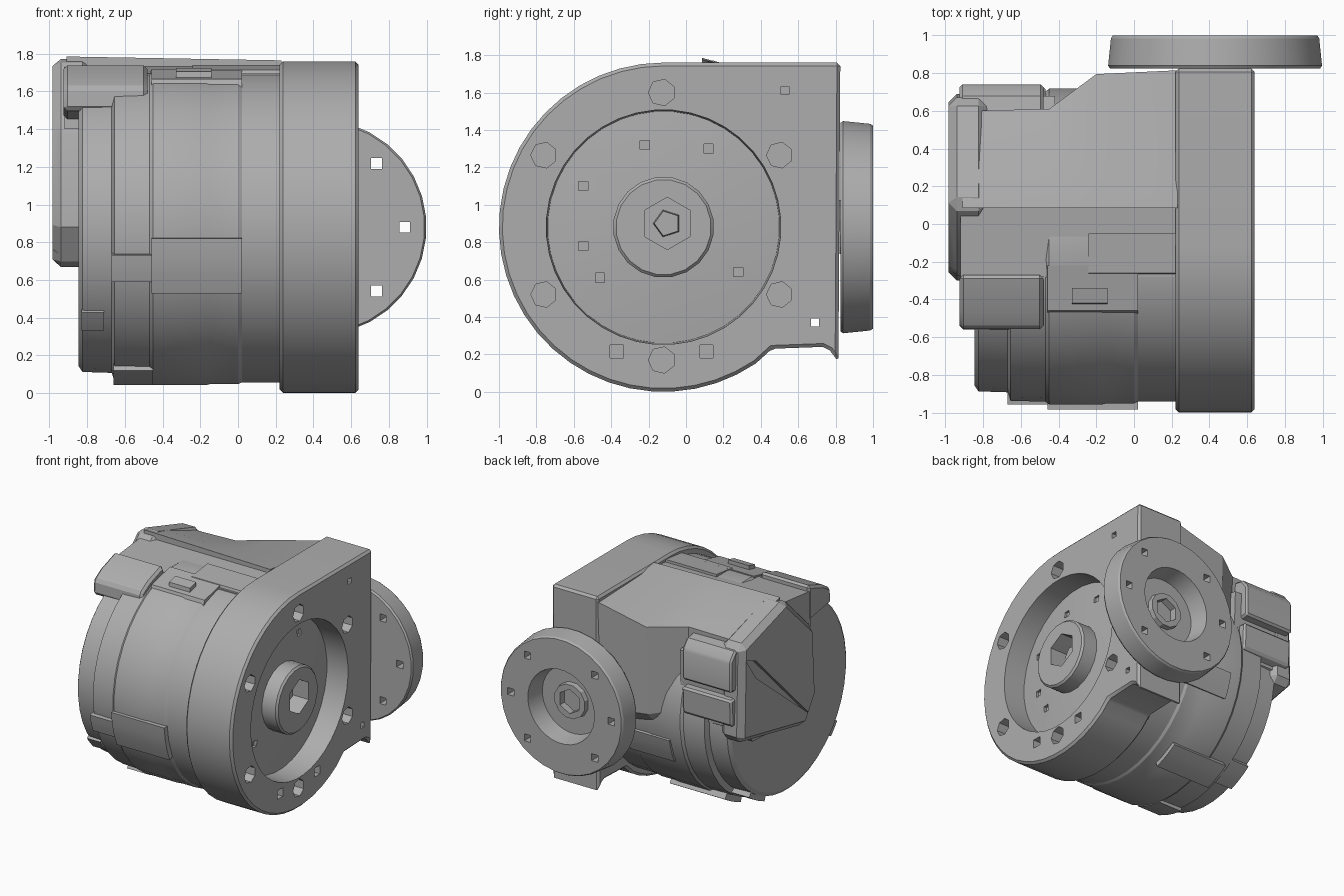
import bpy, bmesh
from math import sin, cos, pi, radians

cube = bpy.data.objects.get("Cube")
if cube:
    bpy.data.objects.remove(cube, do_unlink=True)

grey = bpy.data.materials.new("cast grey")
grey.use_nodes = True
GREY = (0.42, 0.42, 0.42, 1)
grey.diffuse_color = GREY
for node in grey.node_tree.nodes:
    if node.type == 'BSDF_PRINCIPLED':
        node.inputs["Base Color"].default_value = GREY

CY, CZ = -0.12, 0.88      # motor axis
DX = 0.43                 # output disc axis
parts = []


def finish(name, bm):
    bmesh.ops.recalc_face_normals(bm, faces=bm.faces)
    me = bpy.data.meshes.new(name)
    bm.to_mesh(me)
    bm.free()
    me.materials.append(grey)
    ob = bpy.data.objects.new(name, me)
    bpy.context.collection.objects.link(ob)
    parts.append(ob)
    return ob


def loft(name, sections):
    """Skin a list of equal-length point rings and cap the ends."""
    bm = bmesh.new()
    rings = [[bm.verts.new(p) for p in s] for s in sections]
    for a, b in zip(rings, rings[1:]):
        for i in range(len(a)):
            j = (i + 1) % len(a)
            bm.faces.new((a[i], a[j], b[j], b[i]))
    bm.faces.new(rings[0])
    bm.faces.new(rings[-1])
    return finish(name, bm)


def prism(name, yz, x0, x1):
    return loft(name, [[(x, y, z) for y, z in yz] for x in (x0, x1)])


def lathe(name, profile, y=CY, z=CZ, n=40):
    """Profile of (x, radius) around an axis parallel to x."""
    return loft(name, [[(x, y + r * cos(2 * pi * (i + .5) / n), z + r * sin(2 * pi * (i + .5) / n))
                        for i in range(n)] for x, r in profile])


def lathe_y(name, profile, x=DX, z=CZ, n=32):
    """Profile of (y, radius) around an axis parallel to y."""
    return loft(name, [[(x + r * cos(2 * pi * (i + .5) / n), y, z + r * sin(2 * pi * (i + .5) / n))
                        for i in range(n)] for y, r in profile])


def lug(name, x0, x1, a0, a1, r):
    """Raised pad following the motor's round side, angles in degrees."""
    angs = [radians(a0 + (a1 - a0) * t / 3) for t in range(4)]
    ring = [(CY + r * cos(a), CZ + r * sin(a)) for a in angs]
    ring += [(CY + .7 * cos(a), CZ + .7 * sin(a)) for a in reversed(angs)]
    return prism(name, ring, x0, x1)


def apply_modifiers(ob):
    dg = bpy.context.evaluated_depsgraph_get()
    me = bpy.data.meshes.new_from_object(ob.evaluated_get(dg))
    ob.modifiers.clear()
    ob.data = me


def bevel(ob, width):
    m = ob.modifiers.new("bevel", 'BEVEL')
    m.width = width
    m.segments = 1
    m.limit_method = 'ANGLE'
    m.angle_limit = radians(40)
    apply_modifiers(ob)
    return ob


def cut(ob, cutter):
    m = ob.modifiers.new("cut", 'BOOLEAN')
    m.operation = 'DIFFERENCE'
    m.solver = 'EXACT'
    m.object = cutter
    bpy.context.view_layer.update()
    apply_modifiers(ob)
    parts.remove(cutter)
    bpy.data.objects.remove(cutter, do_unlink=True)


# Gear housing: round plate with a square shoulder
R = 0.88
start, end = radians(90), radians(304)
outline = [(CY + R * cos(start + (end - start) * i / 28),
            CZ + R * sin(start + (end - start) * i / 28)) for i in range(29)]
outline += [(.46, .23), (.73, .24), (.77, .22), (.815, .16), (.825, 1.76)]
housing = bevel(prism("gear_housing", outline, .22, .64), .018)

# Face recess and bolt holes
FLOOR = 0.45
cut(housing, lathe("recess_cutter", [(FLOOR, .62), (.7, .63)]))
for y in (-.76, .5):
    for z in (.52, 1.265):
        cut(housing, lathe("bolt_cutter", [(.4, .07), (.7, .07)], y, z, 7))
for z in (.17, 1.6):
    cut(housing, lathe("bolt_cutter", [(.4, .072), (.7, .072)], CY - .01, z, 7))
for y in (-.37, .11):
    cut(housing, lathe("pin_cutter", [(.4, .05), (.7, .05)], y, .215, 4))
cut(housing, lathe("pin_cutter", [(.5, .03), (.7, .03)], .53, 1.61, 4))
cut(housing, lathe("pin_cutter", [(.1, .03), (.7, .03)], .69, .37, 4))

# Recess floor rising gently to the hub, with small screw holes
cone = lathe("recess_cone", [(FLOOR - .05, .62), (FLOOR + .005, .62), (FLOOR + .04, .26)], n=32)
for y, z in ((-.22, 1.32), (.12, 1.3), (-.55, 1.1), (-.55, .78), (.28, .64), (-.46, .61)):
    cut(cone, lathe("pin_cutter", [(FLOOR - .03, .035), (.7, .035)], y, z, 4))

# Input hub with bore and shaft
hub = lathe("input_hub", [(.4, .27), (.61, .27), (.625, .255)], n=20)
for ob in (cone, hub):
    cut(ob, lathe("bore_cutter", [(.41, .14), (.7, .14)], CY + .02, CZ + .02, 6))
lathe("input_shaft", [(.4, .08), (.53, .07)], CY + .02, CZ + .02, 5)

# Output disc on the back
disc = lathe_y("output_disc", [(.825, .56), (.84, .57), (.985, .555), (1.0, .545)])
cut(disc, lathe_y("dish_cutter", [(.85, .275), (1.05, .31)]))
for a in (0, 48, 132, 180, 228, 312):
    cut(disc, lathe_y("hole_cutter", [(.7, .04), (1.1, .04)],
                      DX + .455 * cos(radians(a)), CZ + .455 * sin(radians(a)), 4))
shaft = lathe_y("output_shaft", [(.82, .15), (.89, .14)], n=12)
for ob in (disc, shaft):
    cut(ob, lathe_y("bore_cutter", [(.832, .1), (1, .1)], n=6))

# Stepped motor barrel
lathe("motor_barrel", [(-.845, .74), (-.825, .77), (-.67, .775), (-.655, .82), (-.47, .825),
                       (-.45, .84), (-.17, .84), (-.15, .835), (0, .835), (.02, .825), (.23, .825)])

# Shoulder casing over the top and back of the motor
stations = ((.23, .815, 1.72, .85), (-.2, .795, 1.62, .9), (-.45, .61, 1.62, .95), (-.91, .6, 1.61, .95))
loft("shoulder_casing", [[(x, .085, 1.765 + .018 * (.22 - x)), (x, .25, 1.74), (x, y, zt),
                          (x, y - .02, zb), (x, y - .16, .74), (x, 0, .72), (x, .085, 1.2)]
                         for x, y, zt, zb in stations])
prism("top_step", [(.1, 1.735), (-.28, 1.695), (-.3, 1.4), (.1, 1.4)], -.92, .22)

# Rear end cover with a shallow diagonal groove
cover = bevel(prism("end_cover", [(.1, 1.785), (.67, 1.61), (.69, .83), (-.16, .66),
                                  (-.3, .88), (-.27, 1.42)], -.985, -.78), .045)
cut(cover, prism("groove_cutter", [(.63, 1.49), (.5, 1.44), (-.2, .74), (.5, 1.3)], -1.1, -.95))

# Stepped ledges down the back
bevel(prism("upper_ledge", [(.5, 1.6), (.68, 1.57), (.74, 1.5), (.74, 1.25), (.5, 1.22)], -.925, -.48), .015)
bevel(prism("lower_ledge", [(.5, 1.2), (.73, 1.18), (.72, .97), (.5, .88)], -.92, -.47), .015)
prism("ledge_backing", [(.4, 1.5), (.68, 1.45), (.66, .92), (.4, .75)], -.9, -.42)

# Terminal box on the front of the crown
bevel(prism("terminal_box", [(-.27, 1.745), (-.46, 1.68), (-.555, 1.62), (-.56, 1.5), (-.27, 1.45)],
            -.925, -.48), .02)
prism("crown_pad", [(-.05, 1.74), (-.26, 1.715), (-.3, 1.6), (-.05, 1.6)], -.24, .22)
prism("crown_block", [(-.22, 1.72), (-.46, 1.665), (-.49, 1.58), (-.22, 1.58)], -.46, .02)
prism("crown_clip", [(-.34, 1.725), (-.42, 1.705), (-.43, 1.62), (-.34, 1.62)], -.33, -.14)

# Raised pads around the barrel
lug("front_pad", -.46, .02, 184, 204, .865)
lug("front_pad_end", -.67, -.46, 190, 200, .85)
lug("front_low_pad", -.83, -.71, 215, 224, .79)
lug("bottom_pad", -.66, -.45, 244, 262, .845)
lug("under_pad", -.6, -.1, 288, 303, .87)
lug("under_end_pad", -.82, -.6, 290, 306, .81)
lug("back_pad", -.35, .05, 334, 348, .855)

# Shading
bpy.ops.object.select_all(action='DESELECT')
for ob in parts:
    ob.select_set(True)
bpy.context.view_layer.objects.active = housing
bpy.ops.object.shade_smooth_by_angle(angle=radians(25))
